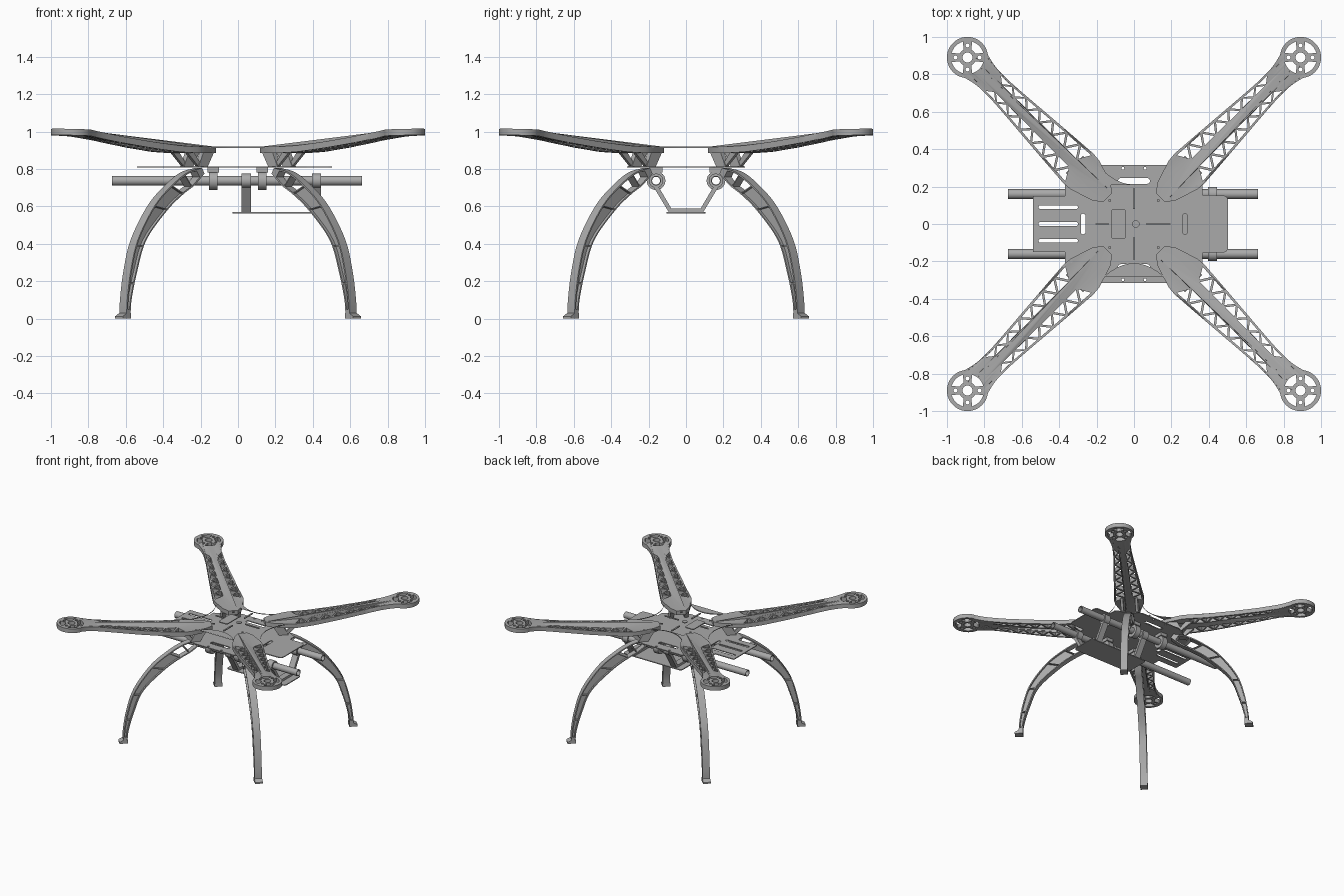
import bpy, bmesh
from math import pi, cos, sin, radians
from mathutils import Vector, Matrix

if "Cube" in bpy.data.objects:
    bpy.data.objects.remove(bpy.data.objects["Cube"], do_unlink=True)

GREY = (0.4, 0.4, 0.4, 1)
mat = bpy.data.materials.new("frame grey")
mat.use_nodes = True
mat.diffuse_color = GREY
mat.node_tree.nodes["Principled BSDF"].inputs["Base Color"].default_value = GREY


def frame(u, v, origin=(0, 0, 0)):
    """Matrix with local x along u, local y along v."""
    u, v = Vector(u), Vector(v)
    m = Matrix((u, v, u.cross(v))).transposed().to_4x4()
    m.translation = origin
    return m


def extrude(name, loops, depth, matrix=Matrix(), warp=None):
    """Extrude an outline (first loop) with holes (other loops), centred on its plane."""
    cu = bpy.data.curves.new(name, "CURVE")
    cu.dimensions, cu.fill_mode, cu.extrude = "2D", "BOTH", depth / 2
    for loop in loops:
        sp = cu.splines.new("POLY")
        sp.points.add(len(loop) - 1)
        for p, (x, y) in zip(sp.points, loop):
            p.co = (x, y, 0, 1)
        sp.use_cyclic_u = True
    tmp = bpy.data.objects.new("tmp", cu)
    bpy.context.collection.objects.link(tmp)
    me = bpy.data.meshes.new_from_object(tmp.evaluated_get(bpy.context.evaluated_depsgraph_get()))
    bpy.data.objects.remove(tmp, do_unlink=True)
    bm = bmesh.new()
    bm.from_mesh(me)
    bmesh.ops.remove_doubles(bm, verts=bm.verts, dist=0.0001)
    if warp:
        for v in bm.verts:
            v.co.z += warp(v.co.x)
    bm.transform(matrix)
    bmesh.ops.recalc_face_normals(bm, faces=bm.faces)
    bm.to_mesh(me)
    bm.free()
    me.name = name
    me.materials.clear()
    me.materials.append(mat)
    ob = bpy.data.objects.new(name, me)
    bpy.context.collection.objects.link(ob)
    return ob


def arc(cx, cy, r, a0, a1, n):
    return [(cx + r * cos(radians(a0 + (a1 - a0) * i / n)),
             cy + r * sin(radians(a0 + (a1 - a0) * i / n))) for i in range(n + 1)]


def circle(cx, cy, r, n=24):
    return arc(cx, cy, r, 0, 360, n)[:-1]


def slot(cx, cy, lx, ly, r=None):
    """Rounded rectangle."""
    r = r or min(lx, ly) * 0.45
    pts = []
    for a, sx, sy in ((0, 1, 1), (90, -1, 1), (180, -1, -1), (270, 1, -1)):
        pts += arc(cx + sx * (lx / 2 - r), cy + sy * (ly / 2 - r), r, a, a + 90, 5)
    return pts


def lerp(table, s):
    for (a, p), (b, q) in zip(table, table[1:]):
        if s <= b:
            return p + (q - p) * max(0, (s - a) / (b - a))
    return table[-1][1]


def smooth(pts, n=5):
    """Catmull-Rom curve through the points."""
    p = [Vector(q) for q in pts]
    p = [2 * p[0] - p[1]] + p + [2 * p[-1] - p[-2]]
    out = []
    for a, b, c, d in zip(p, p[1:], p[2:], p[3:]):
        for i in range(n):
            t = i / n
            out.append(0.5 * (2 * b + (c - a) * t + (2 * a - 5 * b + 4 * c - d) * t * t
                              + (3 * b - a - 3 * c + d) * t ** 3))
    return out + [p[-2]]


def mirror_y(pts):
    return pts + [(x, -y) for x, y in reversed(pts)]


# Arm outline, truss openings and motor mount, along local x
MOTOR = 1.259
half = [(0.42, 0.113), (0.6, 0.1), (0.8, 0.084), (0.98, 0.07), (1.09, 0.068)]
side = [(0.2, 0.035), (0.25, 0.07), (0.37, 0.108)]
side += [(s, lerp(half, s)) for s in [0.42 + 0.67 * i / 14 for i in range(15)]]
side += [(1.14, 0.074)] + arc(MOTOR, 0, 0.11, 128, 6, 16)
arm_loops = [mirror_y(side)]
STEP = 0.0475
for k in range(1, 14):
    s = 0.41 + STEP * k
    for sg in (1, -1):
        tri = []
        for ds, apex in ((-STEP, 0), (STEP, 0), (0, 1)):
            on_rim = (k + apex) % 2
            tri.append(Vector((s + ds, sg * (lerp(half, s + ds) - 0.008 if on_rim else 0.024))))
        mid = sum(tri, Vector((0, 0))) / 3
        arm_loops.append([mid + (p - mid) * 0.76 for p in tri])
arm_loops.append(circle(MOTOR, 0, 0.027))
for k in range(4):
    a = 90 * k
    arm_loops.append(arc(MOTOR, 0, 0.088, a - 29, a + 29, 8) + arc(MOTOR, 0, 0.046, a + 18, a - 18, 4))
    b = radians(a + 45)
    arm_loops.append(circle(MOTOR + 0.064 * cos(b), 0.064 * sin(b), 0.011, 10))
rise = [(0.2, 0.901), (0.42, 0.902), (0.55, 0.908), (0.75, 0.93), (0.95, 0.957),
        (1.1, 0.98), (1.2, 0.993), (1.4, 0.999)]

# Leg profile: radial distance and height
outer = smooth([(0.87, 0.01), (0.865, 0.1), (0.84, 0.25), (0.785, 0.42), (0.66, 0.6),
                (0.53, 0.71), (0.41, 0.78), (0.3, 0.805)])
inner = smooth([(0.84, 0.01), (0.832, 0.1), (0.79, 0.25), (0.72, 0.42), (0.56, 0.58),
                (0.44, 0.665), (0.36, 0.71), (0.28, 0.775)])
cells = []
for a, b in ((2, 8), (8, 14), (14, 20), (20, 25), (25, 29), (29, 33)):
    rim = 0.009
    o = [p + (q - p).normalized() * rim for p, q in zip(outer[a:b + 1], inner[a:b + 1])]
    i = [q + (p - q).normalized() * rim for p, q in zip(outer[a:b + 1], inner[a:b + 1])]
    gap = (outer[a + 1] - outer[a]).normalized() * 0.006
    o[0], i[0] = o[0] + gap, i[0] + gap
    cells.append(o + i[::-1])
leg_outline = outer + inner[::-1]

NAMES = ("back_left", "back_right", "front_right", "front_left")
for k, name in enumerate(NAMES):
    a = pi / 4 + k * pi / 2
    d = Vector((cos(a), sin(a), 0))
    t = Vector((-sin(a), cos(a), 0))
    flat, upright = frame(d, t), frame(d, (0, 0, 1))
    extrude(name + "_arm", arm_loops, 0.034, flat, lambda s: lerp(rise, s))
    # Struts carrying the arm root on the lower plate
    for sg in (1, -1):
        m = frame(d, (0, 0, 1), t * 0.055 * sg)
        extrude(name + "_arm_post", [[(0.25, 0.89), (0.33, 0.89), (0.37, 0.81), (0.3, 0.81)]], 0.03, m)
        extrude(name + "_arm_strut", [[(0.4, 0.89), (0.45, 0.89), (0.36, 0.81), (0.33, 0.81)]], 0.02, m)
    extrude(name + "_leg_rails", [leg_outline] + cells, 0.055, upright)
    extrude(name + "_leg_web", [leg_outline] + cells[4:], 0.018, upright)
    extrude(name + "_foot", [[(0.838, 0), (0.9, 0), (0.9, 0.012), (0.868, 0.03), (0.838, 0.03)]], 0.058, upright)


# Upper plate: four lobes joined by concave edges
def scoop(turned, tip, edge, depth):
    pts = []
    for i in range(13):
        c = -1 + i / 6
        x, y = tip - depth * (1 - c * c), edge * c
        pts.append((-y, x) if turned else (x, y))
    return pts


right, back = scoop(False, 0.36, 0.22, 0.1), scoop(True, 0.31, 0.19, 0.1)
outline = right + back + [(-x, -y) for x, y in right + back]
holes = [slot(-0.083, 0, 0.08, 0.16, 0.015), slot(-0.17, 0, 0.07, 0.012), slot(0.13, 0, 0.13, 0.012),
         slot(0, 0.135, 0.012, 0.11), slot(0, -0.13, 0.012, 0.12), circle(0.01, 0, 0.02, 12)]
for sx in (1, -1):
    for sy in (1, -1):
        holes += [circle(sx * x, sy * y, 0.008, 10) for x, y in ((0.13, 0.125), (0.17, 0.285), (0.335, 0.2))]
extrude("upper_plate", [outline] + holes, 0.007, Matrix.Translation((0, 0, 0.9155)))

# Lower plate with battery tongue and front tongue
top = [(-0.54, 0.15), (-0.37, 0.15), (-0.37, 0.21), (-0.18, 0.315), (0.18, 0.315),
       (0.365, 0.21), (0.365, 0.155)] + arc(0.475, 0.125, 0.028, 90, 0, 5)
holes = [slot(-0.405, y, 0.21, 0.02) for y in (-0.09, 0, 0.09)]
holes += [slot(sx * 0.272, 0, 0.025, 0.11) for sx in (1, -1)]
holes += [slot(0, sy * 0.23, 0.17, 0.03) for sy in (1, -1)]
holes += [circle(sx * 0.06, sy * 0.298, 0.008, 10) for sx in (1, -1) for sy in (1, -1)]
extrude("lower_plate", [mirror_y(top)] + holes, 0.007, Matrix.Translation((0, 0, 0.81)))


# Rails, clamps and hangers, all running along x
def along_x(x, y=0, z=0):
    return frame((0, 1, 0), (0, 0, 1), (x, y, z))


RAIL_Y, RAIL_Z = 0.16, 0.737
for sg, name in ((1, "back"), (-1, "front")):
    y = sg * RAIL_Y
    extrude(name + "_rail_tube", [circle(0, 0, 0.026), circle(0, 0, 0.021)], 1.335, along_x(-0.005, y, RAIL_Z))
    for x in (-0.132, 0.13):
        extrude(name + "_rail_clamp", [circle(0, 0, 0.05), circle(0, 0, 0.026)], 0.045, along_x(x, y, RAIL_Z))
        extrude(name + "_clamp_mount", [slot(0, 0.059, 0.07, 0.032, 0.005)], 0.06, along_x(x, y, RAIL_Z))
    for x in (0.045, 0.42):
        extrude(name + "_hanger_ring", [circle(0, 0, 0.038), circle(0, 0, 0.026)], 0.05, along_x(x, y, RAIL_Z))
for x in (0.045, 0.42):
    strap = [(0.175, 0.706), (0.092, 0.569), (-0.092, 0.569), (-0.175, 0.706),
             (-0.15, 0.71), (-0.078, 0.588), (0.078, 0.588), (0.15, 0.71)]
    extrude("hanger_strap", [strap], 0.05, along_x(x))
extrude("accessory_plate", [slot(0.235, 0, 0.53, 0.21, 0.02)], 0.007, Matrix.Translation((0, 0, 0.566)))

# Smooth the curved surfaces, keep edges sharp
bpy.ops.object.select_all(action="DESELECT")
for ob in bpy.context.scene.objects:
    if ob.type == "MESH":
        ob.select_set(True)
        bpy.context.view_layer.objects.active = ob
bpy.ops.object.shade_smooth_by_angle(angle=radians(30))
